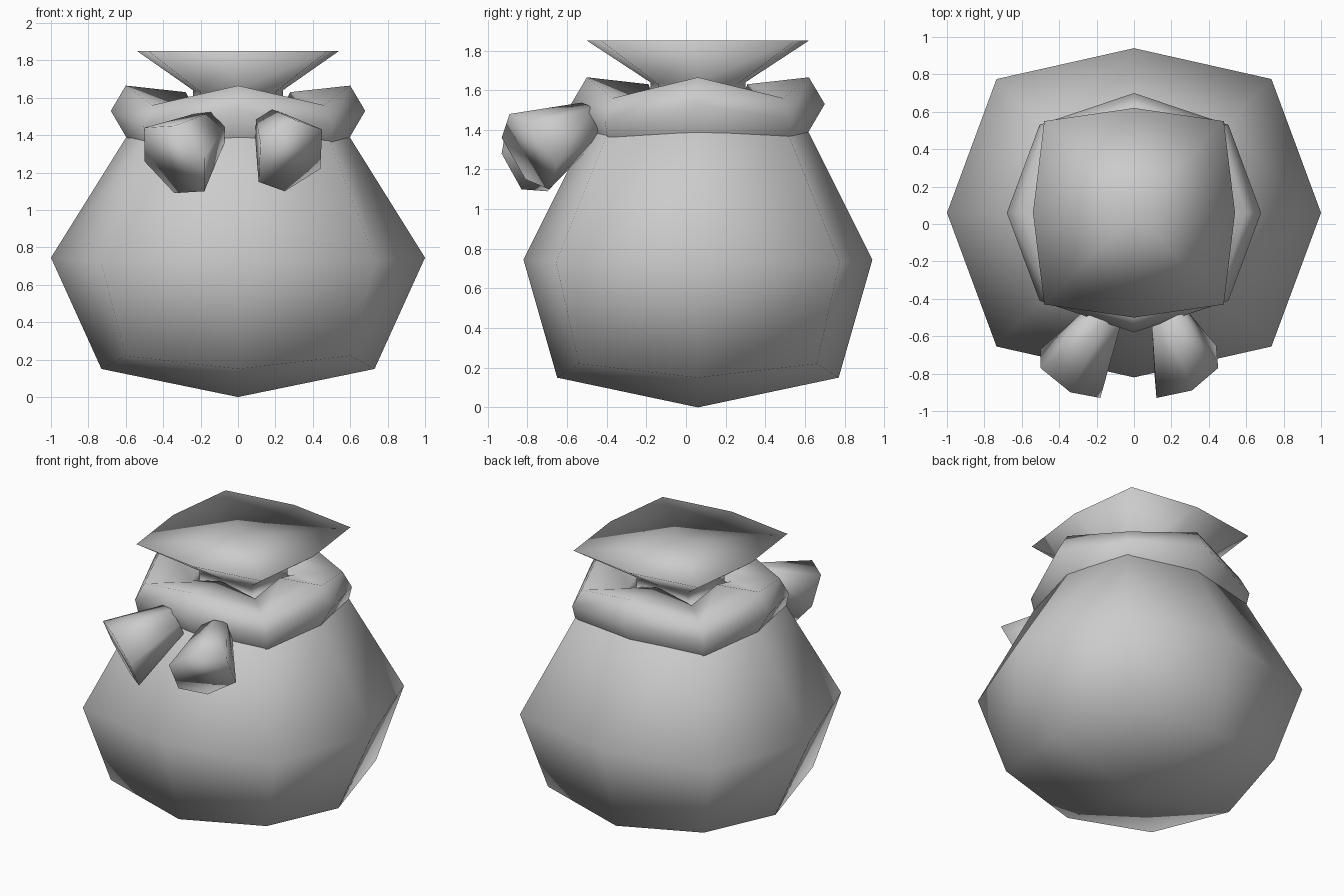
import bpy, bmesh
from mathutils import Vector

if "Cube" in bpy.data.objects:
    bpy.data.objects.remove(bpy.data.objects["Cube"])

CY = 0.06  # sack axis sits slightly behind the origin


def finish(bm, name):
    bmesh.ops.recalc_face_normals(bm, faces=bm.faces)
    for f in bm.faces:
        f.smooth = True
    me = bpy.data.meshes.new(name)
    bm.to_mesh(me)
    bm.free()
    ob = bpy.data.objects.new(name, me)
    bpy.context.collection.objects.link(ob)
    return ob


def ring(bm, ax, ay, dx, dy, za, zd):
    """Eight points: four on the axes, four on the diagonals."""
    pts = [(ax, 0, za), (dx, dy, zd), (0, ay, za), (-dx, dy, zd),
           (-ax, 0, za), (-dx, -dy, zd), (0, -ay, za), (dx, -dy, zd)]
    return [bm.verts.new((x, y + CY, z)) for x, y, z in pts]


def cap(bm, r, z):
    """Four quads meeting in a centre point."""
    c = bm.verts.new((0, CY, z))
    for i in (1, 3, 5, 7):
        bm.faces.new((c, r[i - 1], r[i], r[(i + 1) % 8]))


def bridge(bm, a, b):
    for i in range(len(a)):
        j = (i + 1) % len(a)
        bm.faces.new((a[i], a[j], b[j], b[i]))


def loft(name, rows, bottom=None, top=None):
    bm = bmesh.new()
    rings = [ring(bm, *row) for row in rows]
    for a, b in zip(rings, rings[1:]):
        bridge(bm, a, b)
    if bottom is not None:
        cap(bm, rings[0], bottom)
    if top is not None:
        cap(bm, rings[-1], top)
    return finish(bm, name)


def tie_end(name, narrow, wide, spokes, scale=0.46):
    """Six-sided flared stub; three spokes and their opposites give the end."""
    bm = bmesh.new()
    offs = [Vector(s) for s in spokes]
    offs += [-o for o in offs]
    a = [bm.verts.new(Vector(narrow) + o * scale) for o in offs]
    b = [bm.verts.new(Vector(wide) + o) for o in offs]
    bridge(bm, a, b)
    bm.faces.new(a)
    bm.faces.new(b)
    return finish(bm, name)


# Sack body, pinched neck and flared mouth
loft("sack", [
    (0.73, 0.71, 0.60, 0.60, 0.15, 0.22),
    (1.00, 0.88, 0.735, 0.715, 0.745, 0.73),
    (0.60, 0.56, 0.485, 0.455, 1.385, 1.38),
    (0.24, 0.24, 0.20, 0.20, 1.57, 1.55),
    (0.24, 0.24, 0.20, 0.20, 1.64, 1.63),
    (0.54, 0.56, 0.48, 0.49, 1.85, 1.85),
], bottom=0.0, top=1.85)

# Thick tie around the neck
loft("tie_band", [
    (0.595, 0.555, 0.49, 0.455, 1.385, 1.355),
    (0.68, 0.64, 0.505, 0.47, 1.53, 1.45),
    (0.60, 0.56, 0.46, 0.43, 1.665, 1.56),
    (0.28, 0.25, 0.24, 0.22, 1.63, 1.56),
    (0.26, 0.24, 0.22, 0.21, 1.53, 1.50),
])

# Two flared tie ends at the front
tie_end("tie_end_left", (-0.145, -0.48, 1.44), (-0.34, -0.80, 1.27),
        [(-0.16, 0.03, 0.17), (-0.16, 0.13, -0.01), (0.0, 0.10, -0.18)])
tie_end("tie_end_right", (0.17, -0.48, 1.45), (0.28, -0.79, 1.29),
        [(0.17, 0.02, 0.14), (0.16, 0.14, -0.07), (-0.03, 0.10, -0.19)])
